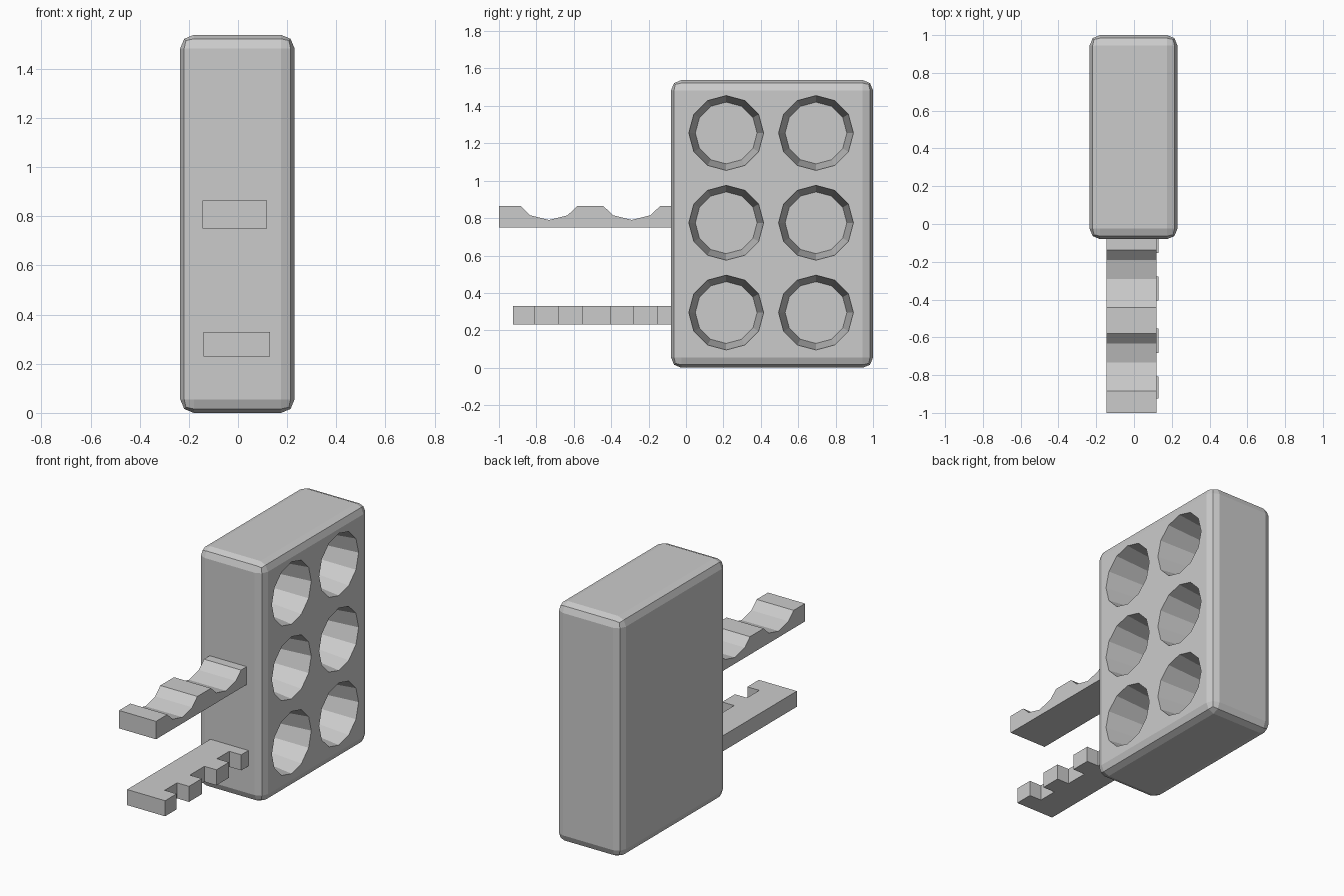
import bpy, bmesh
from math import cos, sin, tau
from mathutils import Vector

if "Cube" in bpy.data.objects:
    bpy.data.objects.remove(bpy.data.objects["Cube"])


def finish(bm, name):
    bmesh.ops.recalc_face_normals(bm, faces=bm.faces)
    mesh = bpy.data.meshes.new(name)
    bm.to_mesh(mesh)
    bm.free()
    obj = bpy.data.objects.new(name, mesh)
    bpy.context.collection.objects.link(obj)
    return obj


def box(bm, lo, hi):
    lo, hi = Vector(lo), Vector(hi)
    verts = bmesh.ops.create_cube(bm, size=1)["verts"]
    bmesh.ops.scale(bm, vec=hi - lo, verts=verts)
    bmesh.ops.translate(bm, vec=(lo + hi) / 2, verts=verts)


def lathe_x(bm, profile, cy, cz, n=12):
    """Closed solid of revolution about the x direction, profile = (x, radius)."""
    rings = [[bm.verts.new((x, cy + r * sin(tau * i / n), cz + r * cos(tau * i / n)))
              for i in range(n)] for x, r in profile]
    for a, b in zip(rings, rings[1:]):
        for i in range(n):
            j = (i + 1) % n
            bm.faces.new((a[i], a[j], b[j], b[i]))
    bm.faces.new(rings[0])
    bm.faces.new(rings[-1][::-1])


def prism(name, points, to3d, direction):
    """Extrude a flat outline along a direction."""
    bm = bmesh.new()
    face = bm.faces.new([bm.verts.new(to3d(*p)) for p in points])
    new = bmesh.ops.extrude_face_region(bm, geom=[face])["geom"]
    bmesh.ops.translate(bm, vec=direction,
                        verts=[v for v in new if isinstance(v, bmesh.types.BMVert)])
    return finish(bm, name)


# Rounded pod housing
bm = bmesh.new()
box(bm, (-0.235, -0.08, 0), (0.23, 1.0, 1.538))
bmesh.ops.bevel(bm, geom=bm.edges[:], offset=0.055, segments=2, profile=0.5, affect='EDGES')
pod = finish(bm, "pod_housing")

# Tapered tubes cut into the right face
centres = [(y, z) for y in (0.215, 0.695) for z in (0.295, 0.775, 1.255)]
floor = -0.08
bm = bmesh.new()
for cy, cz in centres:
    lathe_x(bm, [(floor, 0.165), (0.23, 0.2), (0.28, 0.2056)], cy, cz)
cutter = finish(bm, "tube_cutter")
cutter.hide_render = True
mod = pod.modifiers.new("tubes", 'BOOLEAN')
mod.operation, mod.solver, mod.object = 'DIFFERENCE', 'EXACT', cutter
bpy.context.view_layer.objects.active = pod
bpy.ops.object.modifier_apply(modifier=mod.name)
bpy.data.objects.remove(cutter)

# Stepped plugs at the bottom of the tubes
bm = bmesh.new()
for cy, cz in centres:
    profile = [(floor - 0.01, 0.155)]
    x = floor
    radii = (0.155, 0.14, 0.125, 0.09, 0.065, 0.045, 0.025)
    for k, r in enumerate(radii):
        profile += [(x, r)] if k == 0 else []
        x += 0.008
        profile.append((x, r))
        if k + 1 < len(radii):
            profile.append((x, radii[k + 1]))
    lathe_x(bm, profile, cy, cz, 16)
finish(bm, "tube_plugs")

# Upper rail with two scooped hollows
upper = [(-0.06, 0.75), (-1.0, 0.75), (-1.0, 0.865)]
for c in (-0.733, -0.29):
    upper += [(c - 0.152, 0.865), (c - 0.1, 0.815), (c, 0.79), (c + 0.1, 0.815), (c + 0.152, 0.865)]
upper += [(-0.06, 0.865)]
rail = prism("upper_rail", upper, lambda y, z: (-0.145, y, z), (0.263, 0, 0))

# Lower rail with three square notches
lower = [(-0.14, -0.06), (-0.14, -0.925), (0.13, -0.925)]
for a, b in ((-0.808, -0.683), (-0.553, -0.405), (-0.278, -0.153)):
    lower += [(0.13, a), (0.045, a), (0.045, b), (0.13, b)]
lower += [(0.13, -0.06)]
prism("lower_rail", lower, lambda x, y: (x, y, 0.23), (0, 0, 0.1))
